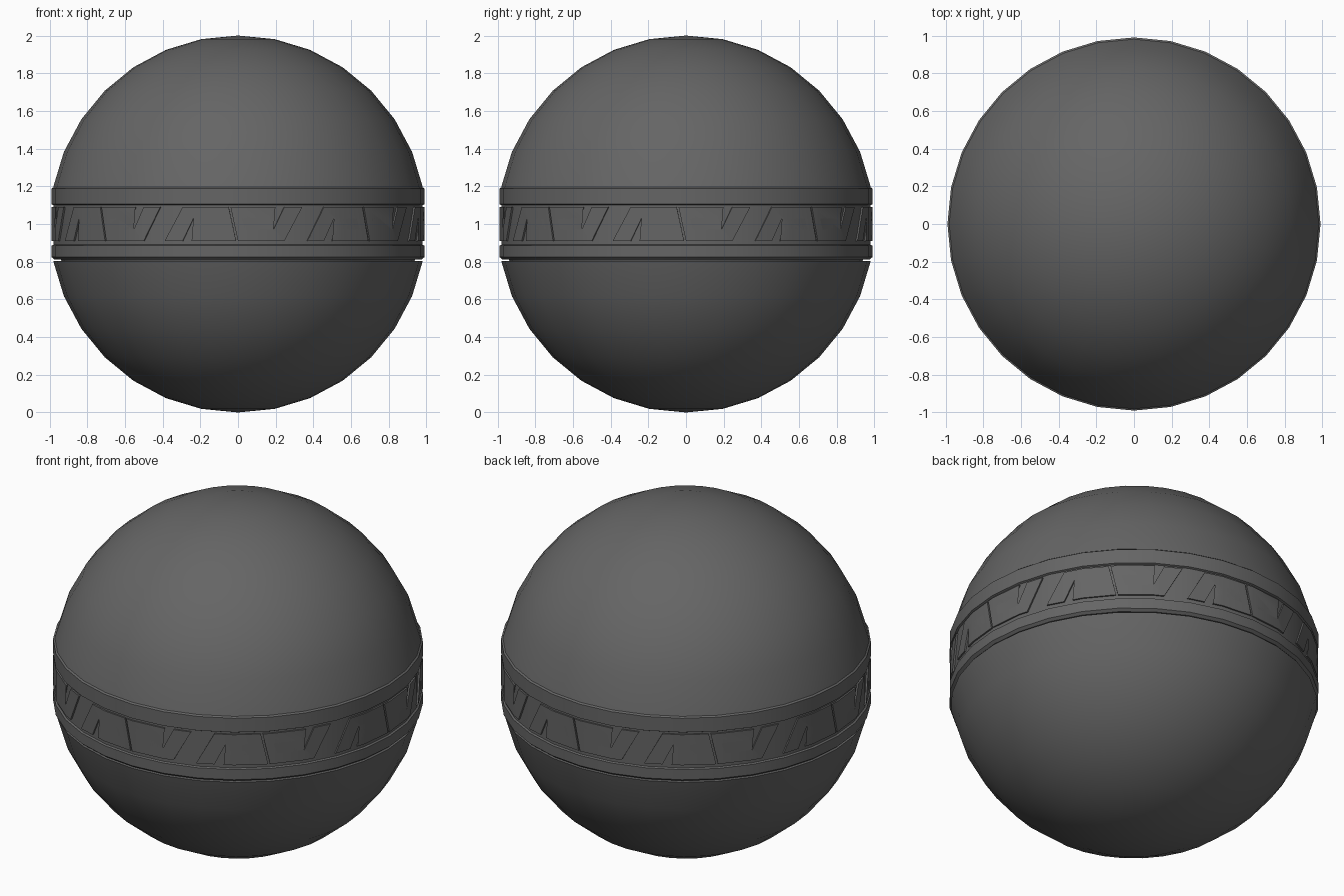
import bpy, bmesh, math

SEGS = 32
STEP = 2 * math.pi / SEGS
BAND_R = 0.99

cube = bpy.data.objects.get("Cube")
if cube:
    bpy.data.objects.remove(cube, do_unlink=True)

grey = bpy.data.materials.new("dark_grey")
grey.use_nodes = True
colour = (0.13, 0.13, 0.13, 1)
grey.diffuse_color = colour
grey.node_tree.nodes["Principled BSDF"].inputs["Base Color"].default_value = colour


def finish(bm, name, angle):
    bmesh.ops.recalc_face_normals(bm, faces=bm.faces)
    mesh = bpy.data.meshes.new(name)
    bm.to_mesh(mesh)
    bm.free()
    obj = bpy.data.objects.new(name, mesh)
    bpy.context.collection.objects.link(obj)
    mesh.materials.append(grey)
    bpy.ops.object.select_all(action="DESELECT")
    obj.select_set(True)
    bpy.context.view_layer.objects.active = obj
    bpy.ops.object.shade_smooth_by_angle(angle=math.radians(angle))
    return obj


# Upper and lower shells: a round ball parted along its rings beside the band
for name, side in (("upper_shell", 1), ("lower_shell", -1)):
    bm = bmesh.new()
    bmesh.ops.create_uvsphere(bm, u_segments=SEGS, v_segments=16, radius=1)
    drop = [v for v in bm.verts if v.co.z * side < 0.19]
    bmesh.ops.delete(bm, geom=drop, context="VERTS")
    rim = [e for e in bm.edges if e.is_boundary]
    bmesh.ops.contextual_create(bm, geom=rim)
    bmesh.ops.translate(bm, verts=bm.verts, vec=(0, 0, 1))
    finish(bm, name, 30)

# Equator band: turned profile with two rims and a sunken frieze floor
profile = [(0.93, 0.79), (0.94, 0.812), (0.975, 0.812), (BAND_R, 0.825),
           (BAND_R, 0.885), (0.98, 0.89), (0.98, 1.1), (BAND_R, 1.105),
           (BAND_R, 1.188), (0.978, 1.196), (0.94, 1.196), (0.93, 1.2)]
bm = bmesh.new()
rings = [[bm.verts.new((r * math.cos(i * STEP), r * math.sin(i * STEP), z))
          for i in range(SEGS)] for r, z in profile]
for low, high in zip(rings, rings[1:]):
    for i in range(SEGS):
        j = (i + 1) % SEGS
        bm.faces.new((low[i], low[j], high[j], high[i]))
finish(bm, "equator_band", 25)

# Frieze: slanted key shapes, each paired with itself turned half round
key = [(-0.40, 0.91), (-0.30, 1.09), (-0.05, 1.09), (-0.01, 0.91),
       (-0.25, 0.91), (-0.22, 0.97), (-0.07, 0.97), (-0.09, 1.03),
       (-0.24, 1.03), (-0.30, 0.91)]
turned = [(-0.05 - u, 2 - z) for u, z in key]
bm = bmesh.new()
for shape in (key, turned):
    for n in range(8):
        shift = n * math.pi / 4
        bm.faces.new([bm.verts.new((u / BAND_R + shift, 0, z)) for u, z in shape])
bmesh.ops.triangulate(bm, faces=bm.faces)
for i in range(-4, SEGS + 4):  # fold lines at the band's facet corners
    bmesh.ops.bisect_plane(bm, geom=bm.verts[:] + bm.edges[:] + bm.faces[:],
                           plane_co=(i * STEP, 0, 0), plane_no=(1, 0, 0))
top = bmesh.ops.extrude_face_region(bm, geom=bm.faces[:])["geom"]
for v in top:
    if isinstance(v, bmesh.types.BMVert):
        v.co.y = 1
for v in bm.verts:  # wrap the flat strip onto the faceted band
    off = (v.co.x % STEP) - STEP / 2
    r = (0.989 if v.co.y > 0.5 else 0.977) * math.cos(STEP / 2) / math.cos(off)
    v.co = (r * math.cos(v.co.x), r * math.sin(v.co.x), v.co.z)
finish(bm, "key_frieze", 25)
